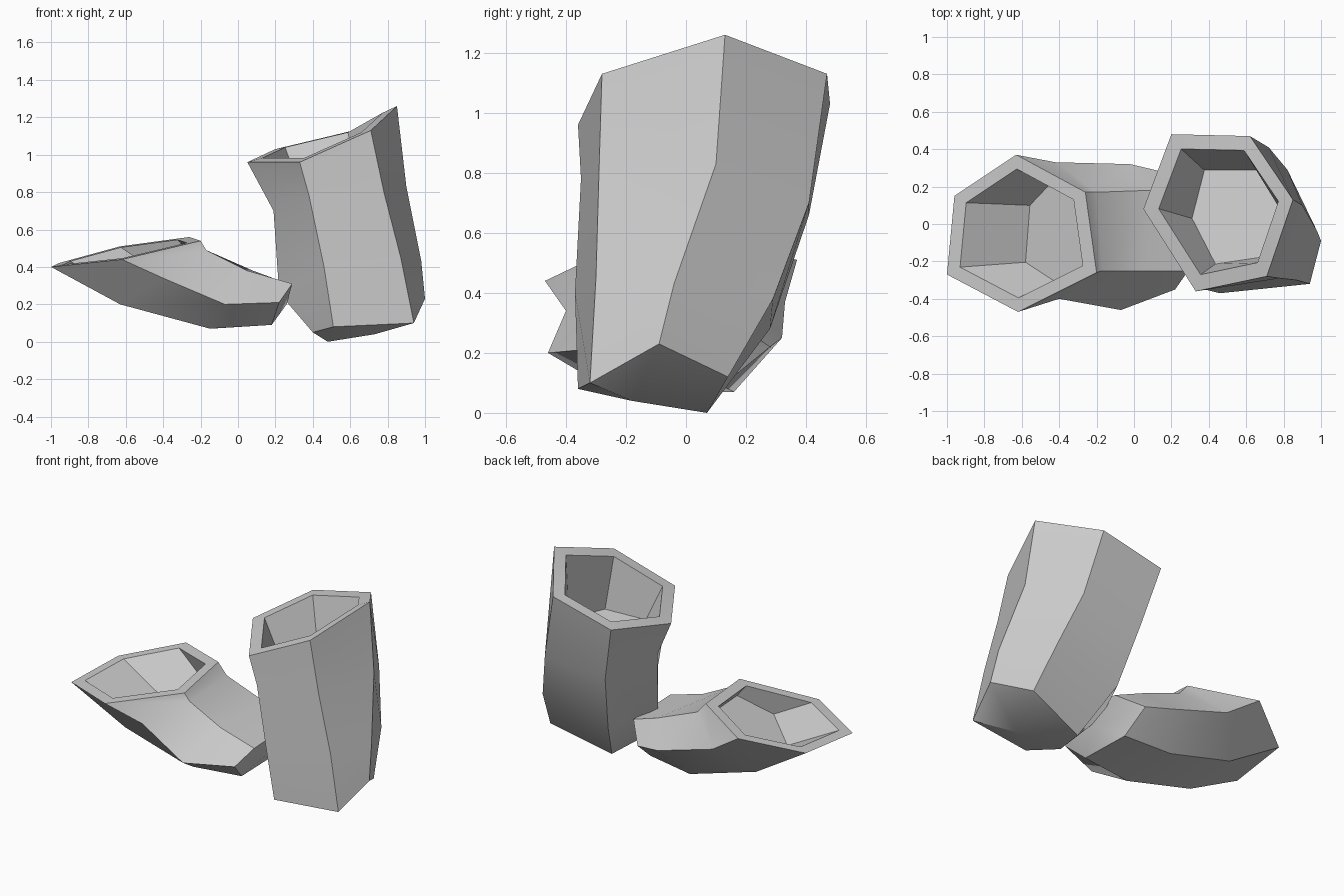
import bpy
import bmesh
import math
from mathutils import Vector

# Remove the default cube only
cube = bpy.data.objects.get("Cube")
if cube:
    bpy.data.objects.remove(cube, do_unlink=True)

# One plain grey for everything
grey = bpy.data.materials.new("plain_grey")
grey.use_nodes = True
grey.diffuse_color = (0.6, 0.6, 0.6, 1)
grey.node_tree.nodes["Principled BSDF"].inputs["Base Color"].default_value = grey.diffuse_color


def shrink(ring, factor):
    """Scale a ring of points toward its own centre."""
    centre = sum(ring, Vector()) / len(ring)
    return [centre.lerp(point, factor) for point in ring]


def hollow_tube(name, ridges, base_centre, rim_factor, floor_factor):
    """Loft a faceted cup from its ridge lines, each running from rim to base."""
    rings = [[Vector(point) for point in ring] for ring in zip(*ridges)]

    # Order the loft: cavity floor, inner rim, outer rim, down the wall to the base
    loft = [shrink(rings[1], floor_factor), shrink(rings[0], rim_factor)] + rings
    bm = bmesh.new()
    loops = [[bm.verts.new(point) for point in ring] for ring in loft]
    count = len(ridges)

    # Walls and rim
    for upper, lower in zip(loops, loops[1:]):
        for i in range(count):
            j = (i + 1) % count
            bm.faces.new((upper[i], lower[i], lower[j], upper[j]))

    # Cavity floor and the shallow pointed base
    bm.faces.new(loops[0])
    tip = bm.verts.new(base_centre)
    for i in range(count):
        bm.faces.new((loops[-1][i], tip, loops[-1][(i + 1) % count]))
    bmesh.ops.recalc_face_normals(bm, faces=bm.faces)

    mesh = bpy.data.meshes.new(name)
    bm.to_mesh(mesh)
    bm.free()
    mesh.materials.append(grey)
    tube = bpy.data.objects.new(name, mesh)
    bpy.context.collection.objects.link(tube)

    # Soften the bends along the tube while its ridges stay crisp
    bpy.ops.object.select_all(action="DESELECT")
    tube.select_set(True)
    bpy.context.view_layer.objects.active = tube
    bpy.ops.object.shade_smooth_by_angle(angle=math.radians(30))
    return tube


# Tall tube: ridges listed anticlockwise from the left side
hollow_tube(
    "tall_tube",
    [
        [(.05, .08, .96), (.19, .02, .7), (.22, -.03, .26), (.4, -.18, .05)],
        [(.33, -.36, .96), (.38, -.35, .78), (.46, -.37, .4), (.51, -.36, .08)],
        [(.71, -.28, 1.13), (.78, -.29, .8), (.87, -.3, .45), (.94, -.32, .1)],
        [(.85, .13, 1.26), (.9, .1, .83), (.98, -.04, .43), (1, -.09, .23)],
        [(.62, .47, 1.13), (.72, .41, .7), (.82, .29, .38), (.87, .14, .12)],
        [(.2, .48, 1.03), (.29, .41, .66), (.36, .28, .28), (.48, .07, 0)],
    ],
    base_centre=(.73, -.18, .04), rim_factor=.8, floor_factor=.66,
)

# Low tube: lies over and opens up and outward
hollow_tube(
    "low_tube",
    [
        [(-1, -.27, .4), (-.63, -.25, .2), (-.15, -.24, .07), (.18, -.22, .09)],
        [(-.62, -.47, .44), (-.4, -.4, .34), (-.07, -.46, .2), (.22, -.35, .21)],
        [(-.2, -.26, .54), (-.17, -.25, .49), (.05, -.25, .38), (.29, -.25, .31)],
        [(-.26, .17, .56), (-.2, .17, .49), (.08, .18, .38), (.27, .15, .31)],
        [(-.63, .37, .51), (-.42, .33, .37), (-.02, .32, .25), (.15, .28, .22)],
        [(-.96, .15, .42), (-.6, .14, .2), (-.14, .16, .07), (.17, .12, .09)],
    ],
    base_centre=(.26, -.05, .2), rim_factor=.82, floor_factor=.78,
)
